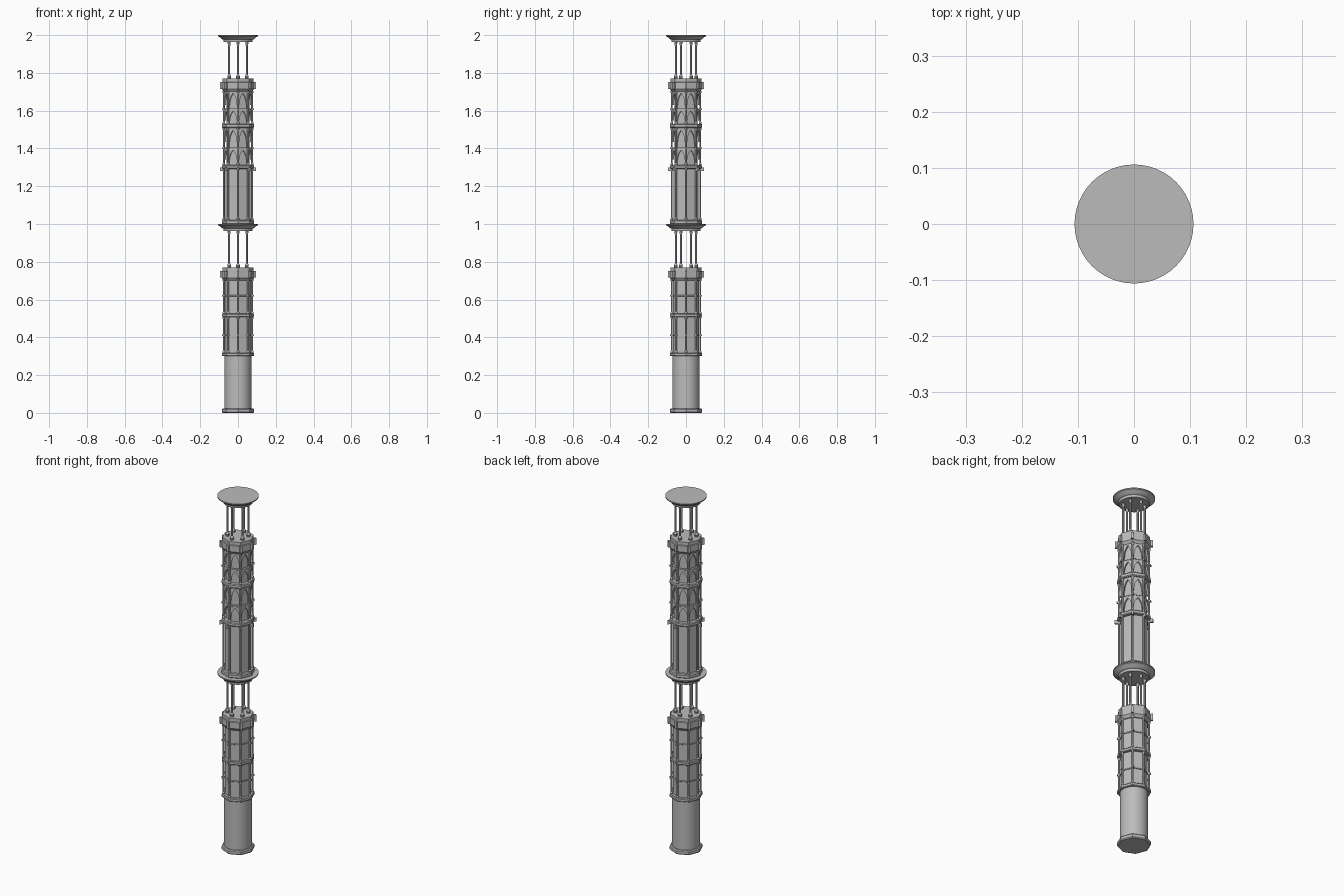
import bpy, bmesh, math
from mathutils import Matrix, Vector

old = bpy.data.objects.get("Cube")
if old:
    bpy.data.objects.remove(old)

stone = bpy.data.materials.new("grey stone")
stone.use_nodes = True
colour = (0.5, 0.5, 0.5, 1)
stone.diffuse_color = colour
stone.node_tree.nodes["Principled BSDF"].inputs["Base Color"].default_value = colour


def finish(bm, name):
    bmesh.ops.recalc_face_normals(bm, faces=bm.faces)
    mesh = bpy.data.meshes.new(name)
    bm.to_mesh(mesh)
    bm.free()
    mesh.materials.append(stone)
    obj = bpy.data.objects.new(name, mesh)
    bpy.context.collection.objects.link(obj)
    return obj


def lathe(bm, profile, sides, centre=(0, 0)):
    """Closed solid of revolution from (radius, z) pairs, first corner on +x."""
    rings = []
    for r, z in profile:
        rings.append([bm.verts.new((centre[0] + r * math.cos(math.tau * i / sides),
                                    centre[1] + r * math.sin(math.tau * i / sides), z))
                      for i in range(sides)])
    for a, b in zip(rings, rings[1:]):
        for i in range(sides):
            j = (i + 1) % sides
            bm.faces.new((a[i], a[j], b[j], b[i]))
    bm.faces.new(rings[0][::-1])
    bm.faces.new(rings[-1])


def turned(name, profile, sides, smooth=False):
    bm = bmesh.new()
    lathe(bm, profile, sides)
    obj = finish(bm, name)
    if smooth:
        bpy.ops.object.select_all(action='DESELECT')
        obj.select_set(True)
        bpy.context.view_layer.objects.active = obj
        bpy.ops.object.shade_smooth_by_angle(angle=math.radians(35))


def band(name, radius, low, high):
    bevel = (high - low) * 0.2
    turned(name, [(radius - bevel, low), (radius, low + bevel),
                  (radius, high - bevel), (radius - bevel, high)], 8)


def columns(name, count, distance, profile, start=0.0):
    bm = bmesh.new()
    for i in range(count):
        a = start + math.tau * i / count
        lathe(bm, profile, 10, (distance * math.cos(a), distance * math.sin(a)))
    finish(bm, name)


def blocks(name, distance, size, z):
    """Eight small blocks standing out from the corners."""
    bm = bmesh.new()
    for i in range(8):
        m = (Matrix.Rotation(math.tau * i / 8, 4, 'Z')
             @ Matrix.Translation((distance, 0, z))
             @ Matrix.Diagonal((*size, 1)))
        bmesh.ops.create_cube(bm, size=1, matrix=m)
    finish(bm, name)


def arches(name, spring, apex, top):
    """Pointed arch wall pieces filling the eight bays."""
    half, opening, inner, outer = 0.028, 0.021, 0.060, 0.069
    steps = 6
    curve = []
    for k in range(steps + 1):
        t = k / steps
        curve.append((-opening * (1 - t ** 1.8), spring + (apex - spring) * t ** 0.8))
    left = [(-half, spring)] + curve + [(0, top), (-half, top)]
    bm = bmesh.new()
    for i in range(8):
        turn = Matrix.Rotation(math.tau * (i + 0.5) / 8, 4, 'Z')
        for side in (1, -1):
            front = [bm.verts.new(turn @ Vector((outer, side * x, z))) for x, z in left]
            back = [bm.verts.new(turn @ Vector((inner, side * x, z))) for x, z in left]
            bm.faces.new(front)
            bm.faces.new(back[::-1])
            for a in range(len(left)):
                b = (a + 1) % len(left)
                bm.faces.new((front[a], front[b], back[b], back[a]))
    finish(bm, name)


def shafts(name, low, high):
    r = 0.005
    columns(name, 8, 0.075, [(r * 1.5, low), (r * 1.5, low + 0.008), (r, low + 0.014),
                             (r, high - 0.014), (r * 1.5, high - 0.008), (r * 1.5, high)])


def crown(name, z):
    """Top of a tower stage with its corner blocks."""
    turned(name + "_crown", [(0.074, z - 0.07), (0.086, z - 0.055), (0.086, z - 0.02),
                             (0.081, z - 0.018), (0.081, z), (0.05, z)], 8)
    blocks(name + "_corner_blocks", 0.085, (0.02, 0.012, 0.036), z - 0.036)


def lantern(name, z):
    """Six open pillars carrying a moulded round slab."""
    r = 0.0055
    columns(name + "_pillars", 6, 0.054,
            [(r * 1.7, z - 0.005), (r * 1.7, z + 0.013), (r, z + 0.022),
             (r, z + 0.175), (r * 1.5, z + 0.185), (r * 1.5, z + 0.197)], math.pi / 6)
    turned(name + "_slab", [(0.076, z + 0.193), (0.078, z + 0.206), (0.086, z + 0.209),
                            (0.094, z + 0.217), (0.098, z + 0.22), (0.106, z + 0.224),
                            (0.106, z + 0.23)], 48, True)


# Plinth and plain lower drum
band("plinth", 0.086, 0, 0.024)
turned("lower_drum", [(0.071, 0.015), (0.071, 0.305)], 40, True)

# Lower panelled stage
turned("lower_core", [(0.068, 0.3), (0.068, 0.72)], 8)
band("lower_band", 0.086, 0.3, 0.318)
band("middle_band", 0.084, 0.507, 0.525)
shafts("lower_shafts", 0.315, 0.51)
shafts("upper_panel_shafts", 0.522, 0.71)
for z in (0.41, 0.62):
    band("panel_rail", 0.072, z - 0.003, z + 0.003)
    blocks("shaft_rings", 0.077, (0.016, 0.012, 0.008), z)
crown("lower", 0.77)
lantern("lower_lantern", 0.77)

# Upper plain stage
band("upper_plinth", 0.086, 0.998, 1.022)
turned("upper_core", [(0.067, 1.01), (0.067, 1.3)], 8)
shafts("tall_shafts", 1.02, 1.295)
band("upper_band", 0.086, 1.292, 1.312)
blocks("upper_band_blocks", 0.087, (0.018, 0.01, 0.02), 1.29)

# Arcaded stages
turned("arcade_core", [(0.062, 1.3), (0.062, 1.72)], 8)
for low, high in ((1.31, 1.51), (1.528, 1.705)):
    middle = (low + high) / 2 - 0.008
    shafts("arcade_shafts", low, high)
    arches("lower_arches", middle - 0.06, middle - 0.01, middle)
    arches("upper_arches", high - 0.075, high - 0.012, high)
    band("arcade_rail", 0.075, middle - 0.004, middle + 0.004)
    blocks("arcade_shaft_rings", 0.078, (0.016, 0.012, 0.008), middle)
band("arcade_band", 0.086, 1.508, 1.53)
crown("upper", 1.77)
lantern("upper_lantern", 1.77)
